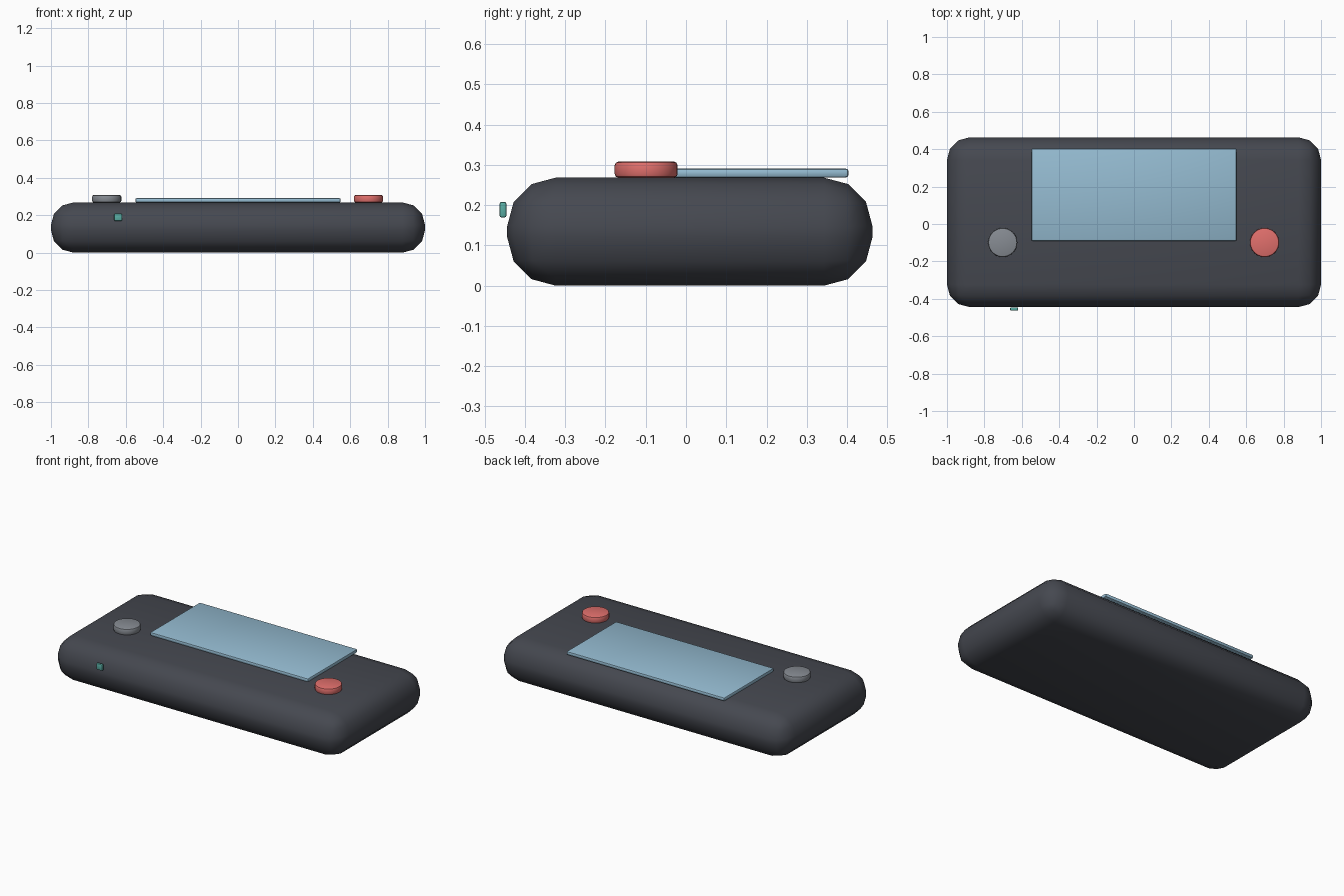
import bpy, math

if "Cube" in bpy.data.objects:
    bpy.data.objects.remove(bpy.data.objects["Cube"])


def material(name, rgb):
    m = bpy.data.materials.new(name)
    m.diffuse_color = (*rgb, 1)
    m.use_nodes = True
    m.node_tree.nodes["Principled BSDF"].inputs["Base Color"].default_value = m.diffuse_color
    return m


def finish(ob, name, mat, width, segments):
    """Name, colour, bevel and smooth a part."""
    ob.name = name
    bpy.ops.object.transform_apply(location=False, rotation=False, scale=True)
    ob.data.materials.append(mat)
    bev = ob.modifiers.new("Bevel", 'BEVEL')
    bev.width = width
    bev.segments = segments
    bev.limit_method = 'ANGLE'
    bev.angle_limit = math.radians(40)
    bpy.ops.object.modifier_apply(modifier=bev.name)
    bpy.ops.object.shade_smooth_by_angle(angle=math.radians(35))
    return ob


def box(name, lo, hi, mat, width, segments=2):
    centre = [(a + b) / 2 for a, b in zip(lo, hi)]
    bpy.ops.mesh.primitive_cube_add(size=1, location=centre)
    ob = bpy.context.object
    ob.scale = [b - a for a, b in zip(lo, hi)]
    return finish(ob, name, mat, width, segments)


def button(name, x, mat):
    bpy.ops.mesh.primitive_cylinder_add(vertices=32, radius=0.078, depth=0.04,
                                        location=(x, -0.099, 0.288))
    return finish(bpy.context.object, name, mat, 0.009, 2)


dark = material("dark_shell", (0.06, 0.065, 0.08))
blue = material("screen_blue", (0.30, 0.50, 0.64))
red = material("button_red", (0.75, 0.16, 0.15))
grey = material("button_grey", (0.24, 0.26, 0.29))
teal = material("indicator_teal", (0.10, 0.42, 0.37))

# Rounded handheld shell
box("body", (-1, -0.444, 0), (1, 0.463, 0.268), dark, 0.12, 3)
# Display panel
box("screen", (-0.549, -0.09, 0.268), (0.549, 0.404, 0.291), blue, 0.008)
# Thumb buttons either side of the screen
button("left_button", -0.702, grey)
button("right_button", 0.698, red)
# Small indicator on the front edge
box("indicator_light", (-0.662, -0.463, 0.169), (-0.62, -0.446, 0.208), teal, 0.005)
